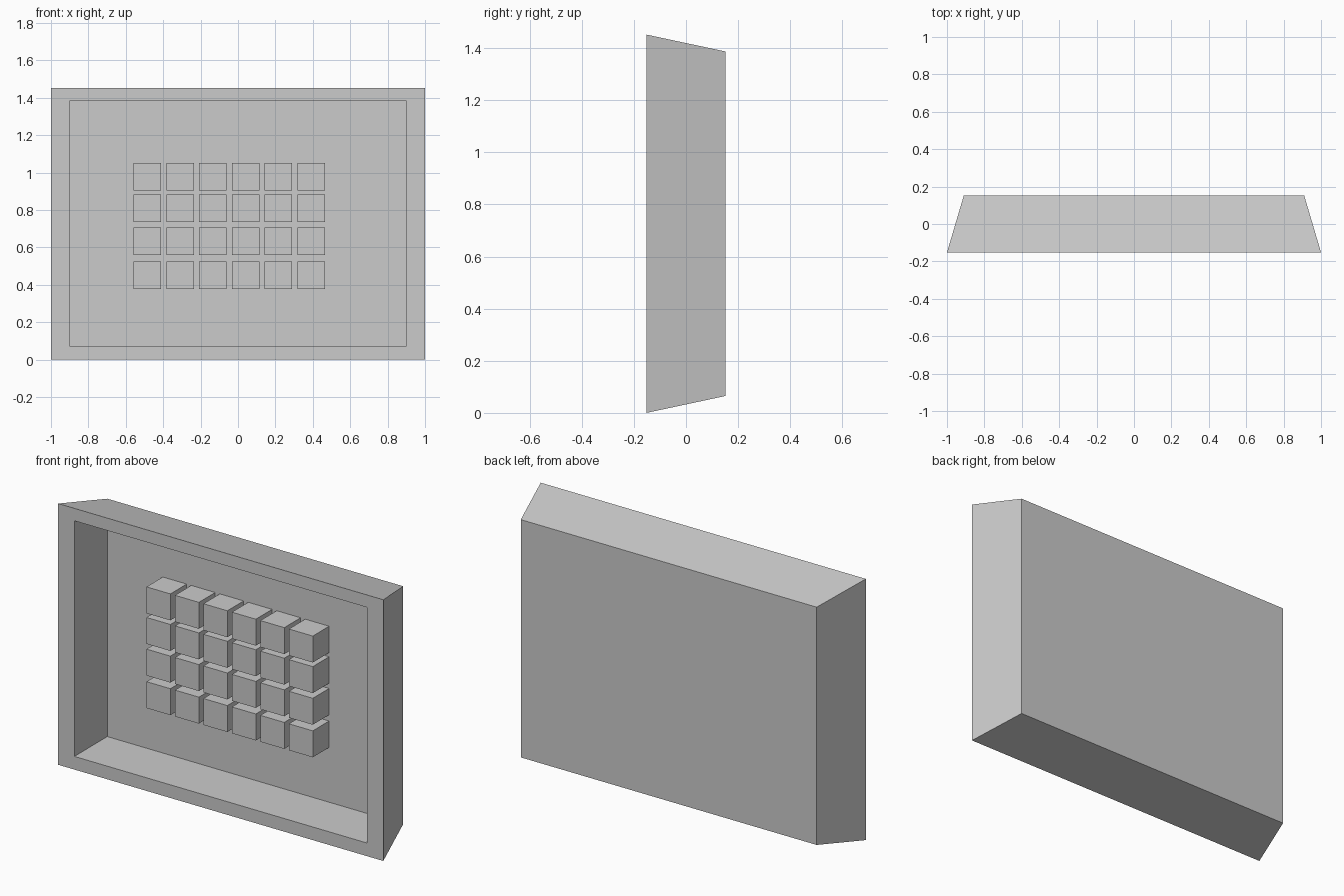
import bpy, bmesh

if "Cube" in bpy.data.objects:
    bpy.data.objects.remove(bpy.data.objects["Cube"])

def new_object(name, bm):
    mesh = bpy.data.meshes.new(name)
    bmesh.ops.recalc_face_normals(bm, faces=bm.faces)
    bm.to_mesh(mesh)
    bm.free()
    obj = bpy.data.objects.new(name, mesh)
    bpy.context.collection.objects.link(obj)
    return obj

def rect(bm, hx, y, z0, z1):
    return [bm.verts.new((x, y, z)) for x, z in
            ((-hx, z0), (hx, z0), (hx, z1), (-hx, z1))]

def bridge(bm, a, b):
    for i in range(4):
        j = (i + 1) % 4
        bm.faces.new((a[i], a[j], b[j], b[i]))

# Tray: tapered outer shell, flat front rim, straight-walled recess
bm = bmesh.new()
back = rect(bm, 0.91, 0.152, 0.065, 1.387)
front = rect(bm, 1.0, -0.152, 0.0, 1.452)
rim = rect(bm, 0.90, -0.152, 0.073, 1.383)
floor = rect(bm, 0.90, 0.137, 0.073, 1.383)
bm.faces.new(back)
bridge(bm, back, front)
bridge(bm, front, rim)
bridge(bm, rim, floor)
bm.faces.new(floor)
new_object("tray", bm)

# Grid of cube blocks on the recess floor
SIZE = 0.147
for row in range(4):
    for col in range(6):
        bm = bmesh.new()
        bmesh.ops.create_cube(bm, size=SIZE)
        block = new_object(f"block_{row}_{col}", bm)
        block.location = (-0.485 + 0.1752 * col, 0.067, (0.451, 0.632, 0.808, 0.978)[row])
